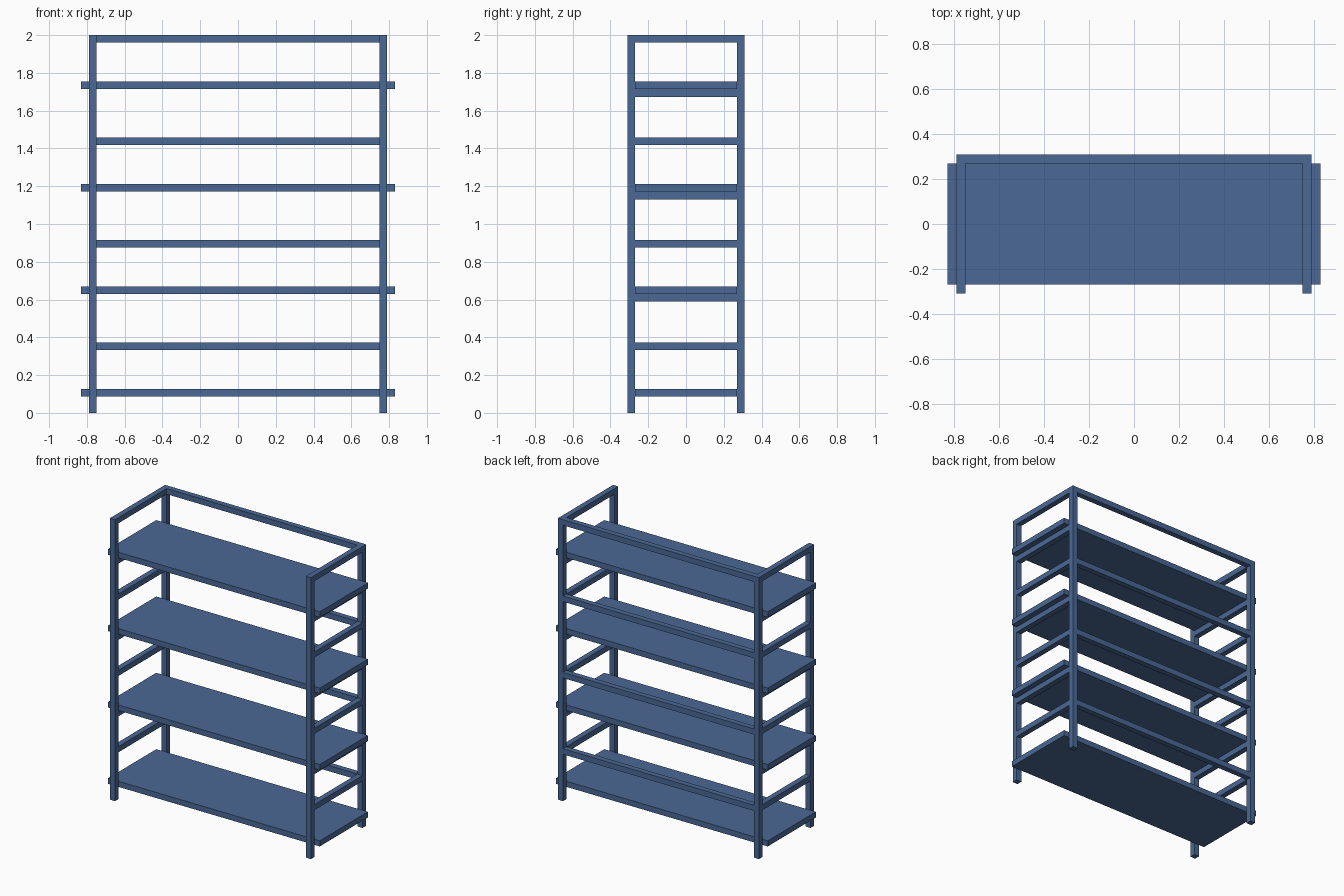
import bpy

cube = bpy.data.objects.get("Cube")
if cube:
    bpy.data.objects.remove(cube, do_unlink=True)

blue = bpy.data.materials.new("steel_blue")
blue.use_nodes = True
colour = (0.068, 0.14, 0.3, 1)
blue.diffuse_color = colour
blue.node_tree.nodes["Principled BSDF"].inputs["Base Color"].default_value = colour

T = 0.04                      # tube and board thickness
POST_X, POST_Y = 0.77, 0.29   # post centre lines
STEP = 0.5425                 # spacing between levels
HEIGHT = 2.0


def box(name, centre, size):
    bpy.ops.mesh.primitive_cube_add(size=1, location=centre)
    obj = bpy.context.object
    obj.name = name
    obj.scale = size
    bpy.ops.object.transform_apply(location=False, rotation=False, scale=True)
    obj.data.materials.append(blue)
    return obj


sides = (("right", -1), ("left", 1))
inner_x = 2 * POST_X - T
inner_y = 2 * POST_Y - T

# Four corner posts
for side, sx in sides:
    for end, sy in (("front", -1), ("back", 1)):
        box(f"{end}_{side}_post", (sx * POST_X, sy * POST_Y, HEIGHT / 2), (T, T, HEIGHT))

for level in range(4):
    shelf_z = 0.106 + STEP * level
    rail_z = HEIGHT - T / 2 - STEP * (3 - level)

    # Shelf board, overhanging the posts at both ends
    box(f"shelf_{level + 1}", (0, 0, shelf_z), (1.664, inner_y, T))

    # Guard rails along the back and both sides
    box(f"back_rail_{level + 1}", (0, POST_Y, rail_z), (inner_x, T, T))
    for side, sx in sides:
        box(f"{side}_rail_{level + 1}", (sx * POST_X, 0, rail_z), (T, inner_y, T))
        # Bearers under the upper shelves
        if level:
            box(f"{side}_bearer_{level + 1}", (sx * POST_X, 0, shelf_z - T), (T, inner_y, T))
